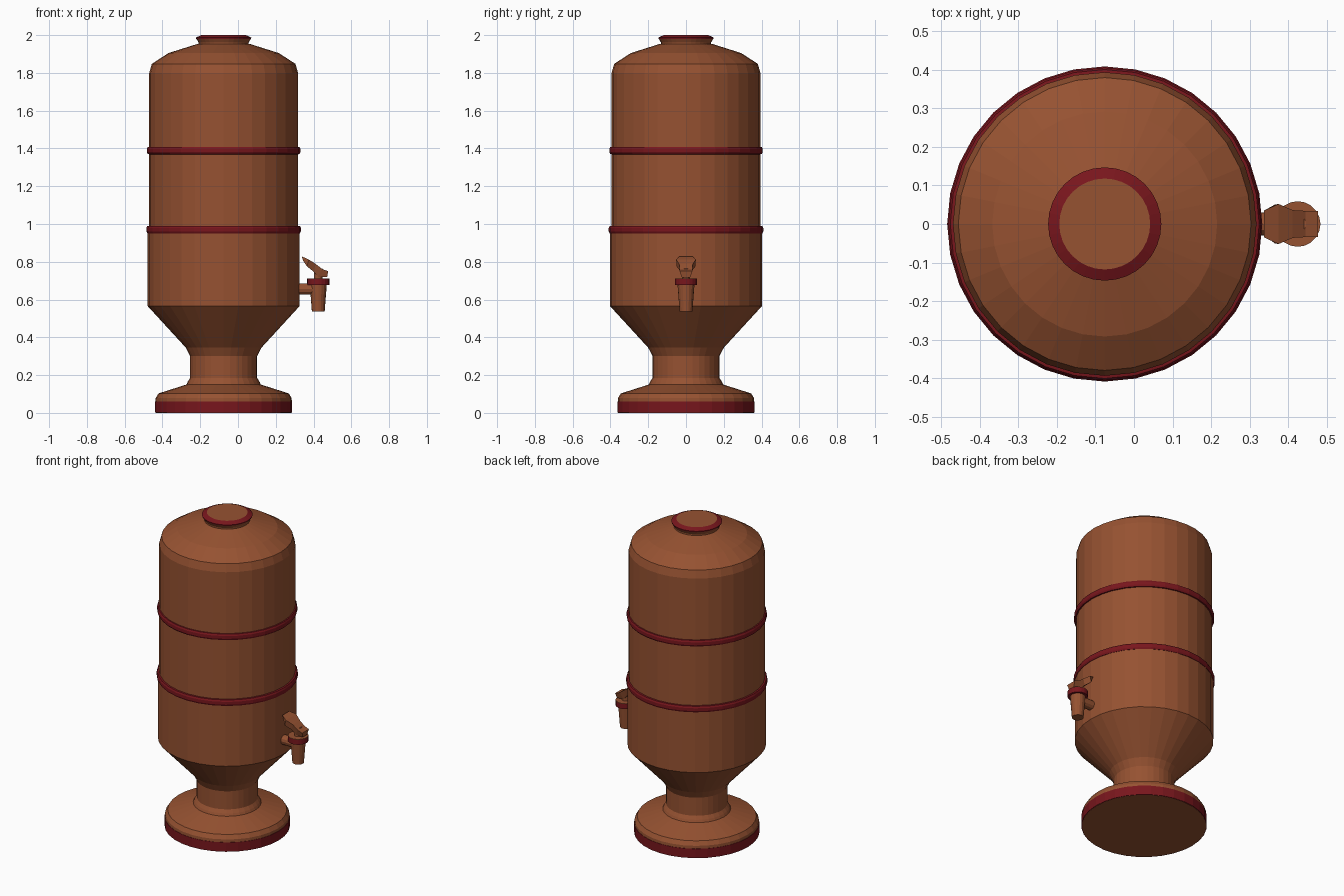
import bpy, bmesh
from math import cos, sin, pi

if "Cube" in bpy.data.objects:
    bpy.data.objects.remove(bpy.data.objects["Cube"])

AXIS_X = -0.076   # vessel axis
TAP_X = 0.425     # tap axis


def material(name, rgb):
    m = bpy.data.materials.new(name)
    m.diffuse_color = (*rgb, 1)
    m.use_nodes = True
    m.node_tree.nodes["Principled BSDF"].inputs["Base Color"].default_value = m.diffuse_color
    return m


CLAY = material("clay", (0.305, 0.084, 0.031))
RED = material("red_trim", (0.19, 0.008, 0.012))


def finish(name, bm, mat):
    bmesh.ops.recalc_face_normals(bm, faces=bm.faces)
    me = bpy.data.meshes.new(name)
    bm.to_mesh(me)
    bm.free()
    me.materials.append(mat)
    ob = bpy.data.objects.new(name, me)
    bpy.context.collection.objects.link(ob)
    return ob


def lathe(name, profile, mat, x=AXIS_X, sides=32, capped=True):
    """Spin a (radius, z) profile about a vertical axis, optionally capping the ends."""
    bm = bmesh.new()
    rings = [[bm.verts.new((x + r * cos(2 * pi * i / sides),
                            r * sin(2 * pi * i / sides), z))
              for i in range(sides)] for r, z in profile]
    for a, b in zip(rings, rings[1:]):
        for i in range(sides):
            j = (i + 1) % sides
            bm.faces.new((a[i], a[j], b[j], b[i]))
    if capped:
        bm.faces.new(rings[0])
        bm.faces.new(rings[-1])
    return finish(name, bm, mat)


# Foot: a clay core with a red rim around it, then the pedestal
lathe("base_core", [(0.359, 0), (0.359, 0.055)], CLAY)
lathe("base_rim", [(0.359, 0.001), (0.363, 0.001), (0.363, 0.06), (0.357, 0.06)],
      RED, capped=False)
lathe("pedestal", [(0.361, 0.06), (0.36, 0.078), (0.345, 0.103), (0.197, 0.15),
                   (0.19, 0.165), (0.177, 0.185), (0.177, 0.30), (0.20, 0.345),
                   (0.402, 0.565)], CLAY)

# Vessel sections with the shoulder dome
lathe("lower_vessel", [(0.402, 0.565), (0.402, 0.96)], CLAY)
lathe("upper_vessel", [(0.394, 0.96), (0.394, 1.80), (0.38, 1.848),
                       (0.292, 1.905), (0.14, 1.953)], CLAY)

# Raised bands
for name, z, r in (("lower_band", 0.970, 0.409), ("upper_band", 1.389, 0.406)):
    lathe(name, [(r - 0.02, z - 0.021), (r - 0.005, z - 0.019), (r, z - 0.009),
                 (r, z + 0.009), (r - 0.005, z + 0.019), (r - 0.02, z + 0.021)], RED)

# Lid knob with a sloping red rim
lathe("lid_knob", [(0.132, 1.945), (0.132, 1.96), (0.145, 1.982)], CLAY)
lathe("lid_rim", [(0.145, 1.98), (0.147, 1.987), (0.118, 2.0)], RED, capped=False)
lathe("lid_top", [(0.118, 1.99), (0.118, 2.0)], CLAY)

# Tap: pipe, spout, collar with clay top, and stem
bpy.ops.mesh.primitive_cylinder_add(vertices=12, radius=0.03, depth=0.12,
                                    location=(0.36, 0, 0.656), rotation=(0, pi / 2, 0))
pipe = bpy.context.object
pipe.name = "tap_pipe"
pipe.data.materials.append(CLAY)
lathe("tap_spout", [(0.034, 0.538), (0.045, 0.68)], CLAY, TAP_X, 16)
lathe("tap_collar", [(0.059, 0.676), (0.059, 0.708)], RED, TAP_X, 20)
lathe("tap_collar_top", [(0.059, 0.708), (0.059, 0.711)], CLAY, TAP_X, 20)
lathe("tap_stem", [(0.022, 0.70), (0.022, 0.765)], CLAY, TAP_X, 12)

# Tap lever lofted through top and bottom (x, z) corners with their half widths
bm = bmesh.new()
sections = [((0.338, 0.828), (0.345, 0.805), 0.035, 0.035),
            ((0.375, 0.812), (0.365, 0.775), 0.052, 0.05),
            ((0.412, 0.788), (0.398, 0.75), 0.036, 0.03),
            ((0.445, 0.762), (0.425, 0.72), 0.034, 0.022),
            ((0.477, 0.75), (0.472, 0.718), 0.034, 0.022)]
rings = [[bm.verts.new((px, y, pz)) for (px, pz), y in
          ((t, -wt), (t, wt), (b, wb), (b, -wb))] for t, b, wt, wb in sections]
for a, b in zip(rings, rings[1:]):
    for i in range(4):
        j = (i + 1) % 4
        bm.faces.new((a[i], a[j], b[j], b[i]))
bm.faces.new(rings[0])
bm.faces.new(rings[-1])
finish("tap_lever", bm, CLAY)
